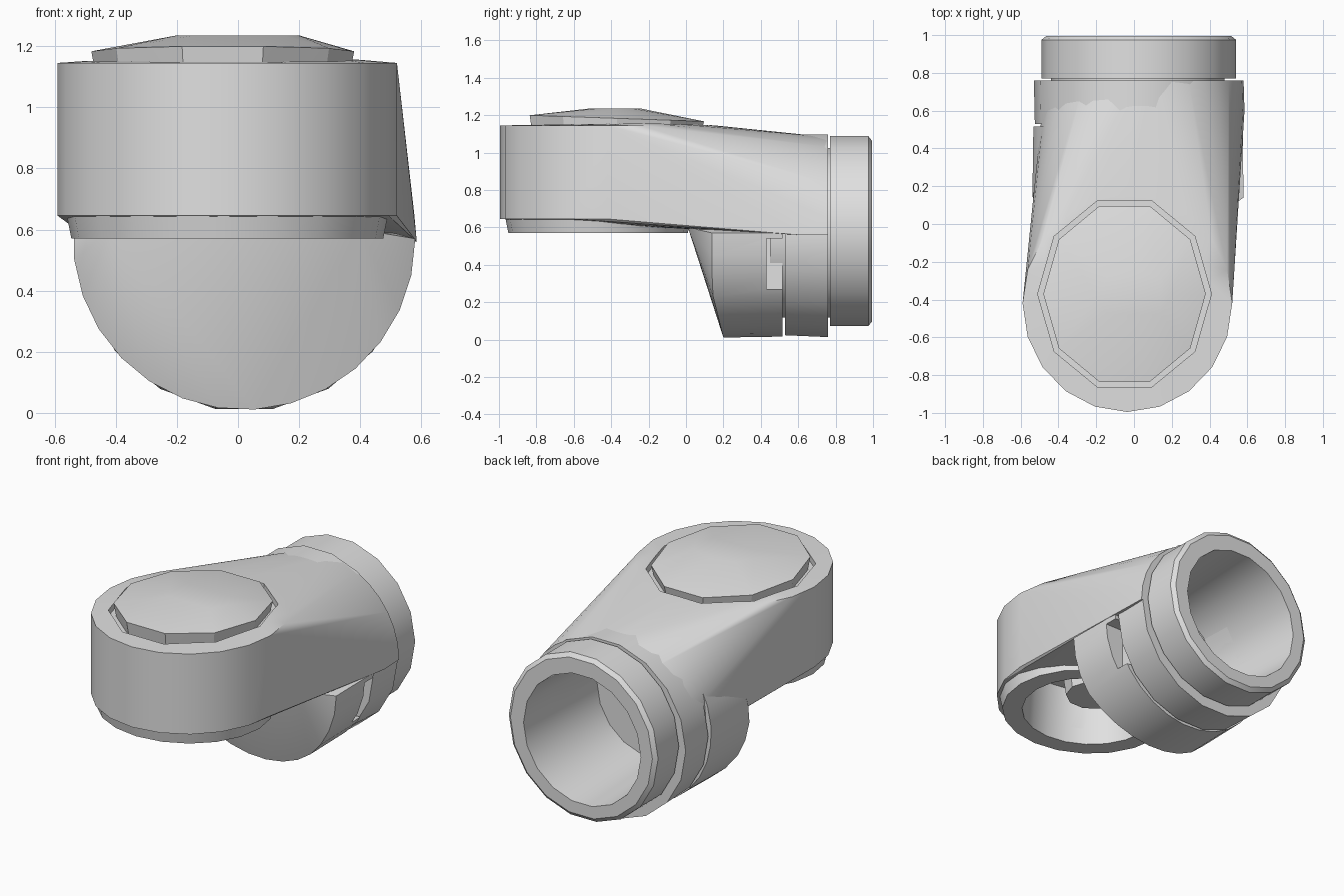
import bpy, bmesh, math
from mathutils import Vector

cube = bpy.data.objects.get("Cube")
if cube:
    bpy.data.objects.remove(cube, do_unlink=True)

GREY = (0.75, 0.75, 0.75, 1)
grey = bpy.data.materials.new("plain grey")
grey.use_nodes = True
grey.diffuse_color = GREY
grey.node_tree.nodes["Principled BSDF"].inputs["Base Color"].default_value = GREY


def upright(x, y, z, rx, ry, n=20):
    """Horizontal oval of points at height z."""
    return [(x + rx * math.cos(a), y + ry * math.sin(a), z)
            for a in (math.tau * i / n for i in range(n))]


def across(y, x, z, r, start=0, end=360, n=18):
    """Arc of points facing along y."""
    full = end - start == 360
    return [(x + r * math.cos(a), y, z + r * math.sin(a))
            for a in (math.radians(start + (end - start) * i / (n if full else n - 1))
                      for i in range(n))]


def hull(name, points):
    """Solid convex part wrapped around sections."""
    bm = bmesh.new()
    for p in points:
        bm.verts.new(p)
    res = bmesh.ops.convex_hull(bm, input=bm.verts[:])
    loose = [v for v in bm.verts if not v.link_faces]
    bmesh.ops.delete(bm, geom=loose, context='VERTS')
    bmesh.ops.dissolve_limit(bm, angle_limit=0.01, verts=bm.verts[:], edges=bm.edges[:])
    bmesh.ops.recalc_face_normals(bm, faces=bm.faces[:])
    mesh = bpy.data.meshes.new(name)
    bm.to_mesh(mesh)
    bm.free()
    mesh.materials.append(grey)
    ob = bpy.data.objects.new(name, mesh)
    bpy.context.collection.objects.link(ob)
    return ob


def activate(ob):
    bpy.ops.object.select_all(action='DESELECT')
    ob.select_set(True)
    bpy.context.view_layer.objects.active = ob


def cut(ob, *cutters):
    activate(ob)
    for c in cutters:
        mod = ob.modifiers.new("cut", 'BOOLEAN')
        mod.operation = 'DIFFERENCE'
        mod.solver = 'EXACT'
        mod.object = c
        bpy.ops.object.modifier_apply(modifier=mod.name)


# Cutters: rear bore, recess under the head, seat for the cap, side notch
bore = hull("bore_cutter", across(0.32, 0.02, 0.57, 0.37) + across(1.1, 0.02, 0.57, 0.41))
recess = hull("recess_cutter", upright(-0.04, -0.46, 0.4, 0.41, 0.39)
              + upright(-0.04, -0.46, 0.92, 0.38, 0.36))
seat = hull("seat_cutter", upright(-0.05, -0.37, 1.11, 0.46, 0.52, 10)
            + upright(-0.05, -0.37, 1.4, 0.46, 0.52, 10))
notch = hull("notch_cutter", [(x, y, z) for x in (0.45, 0.8)
                              for y in (0.43, 0.6) for z in (0.27, 0.54)])

# Main body: round head blending back into an arched neck
head = (upright(-0.035, -0.42, 0.645, 0.555, 0.575)
        + upright(-0.035, -0.42, 1.145, 0.555, 0.575))
body = hull("body", head + across(0.6, 0.055, 0.56, 0.53, 0, 180)
            + across(0.76, 0.055, 0.56, 0.525, 0, 180)
            + [(-0.3, -0.2, 1.165), (0.28, -0.2, 1.165)])
cut(body, bore, recess, seat)

# Stepped rim around the underside of the head
rim = hull("base_rim", upright(-0.035, -0.47, 0.57, 0.51, 0.48)
           + upright(-0.035, -0.47, 0.67, 0.53, 0.5))
cut(rim, recess)

# Knob inside the recess
knob = hull("recess_knob", upright(-0.04, -0.42, 0.66, 0.16, 0.16, 10)
            + upright(-0.04, -0.42, 0.95, 0.2, 0.2, 10))

# Faceted cap on top, highest near its middle
cap = hull("top_cap", upright(-0.05, -0.37, 1.08, 0.41, 0.47, 10)
           + [(x, y, 1.18 - 0.03 * y / 0.86 - 0.01)
              for x, y, z in upright(-0.05, -0.37, 0, 0.43, 0.49, 10)]
           + upright(0, -0.38, 1.235, 0.2, 0.14, 8))

# Lower collar with a leaning flat front
front = [(x, 0.14 + max(0, 0.25 - z) * 0.25, z)
         for x, y, z in across(0, 0.02, 0.57, 0.56, 150, 360)]
front = [(x, max(y, 0.14 + max(0, z - 0.57) * 0.3), z) for x, y, z in front]
collar = hull("lower_collar", front + across(0.515, 0.02, 0.57, 0.555, 150, 360)
              + [(-0.42, 0.01, 0.6), (0.4, 0.01, 0.6)])
cut(collar, bore, notch)

# Rear flange, joining sleeve and end ring
flange = hull("rear_flange", across(0.53, 0.02, 0.56, 0.545) + across(0.76, 0.02, 0.555, 0.55))
sleeve = hull("joining_sleeve", across(0.45, 0.02, 0.57, 0.46) + across(0.85, 0.02, 0.57, 0.46))
ring = hull("end_ring", across(0.77, 0.025, 0.58, 0.515) + across(0.975, 0.025, 0.58, 0.515)
            + across(0.995, 0.025, 0.58, 0.49))
for part in (flange, sleeve, ring):
    cut(part, bore)

for c in (bore, recess, seat, notch):
    bpy.data.objects.remove(c, do_unlink=True)

for part in (body, rim, knob, collar, flange, sleeve, ring, cap):
    activate(part)
    bpy.ops.object.shade_smooth_by_angle(angle=math.radians(28))
